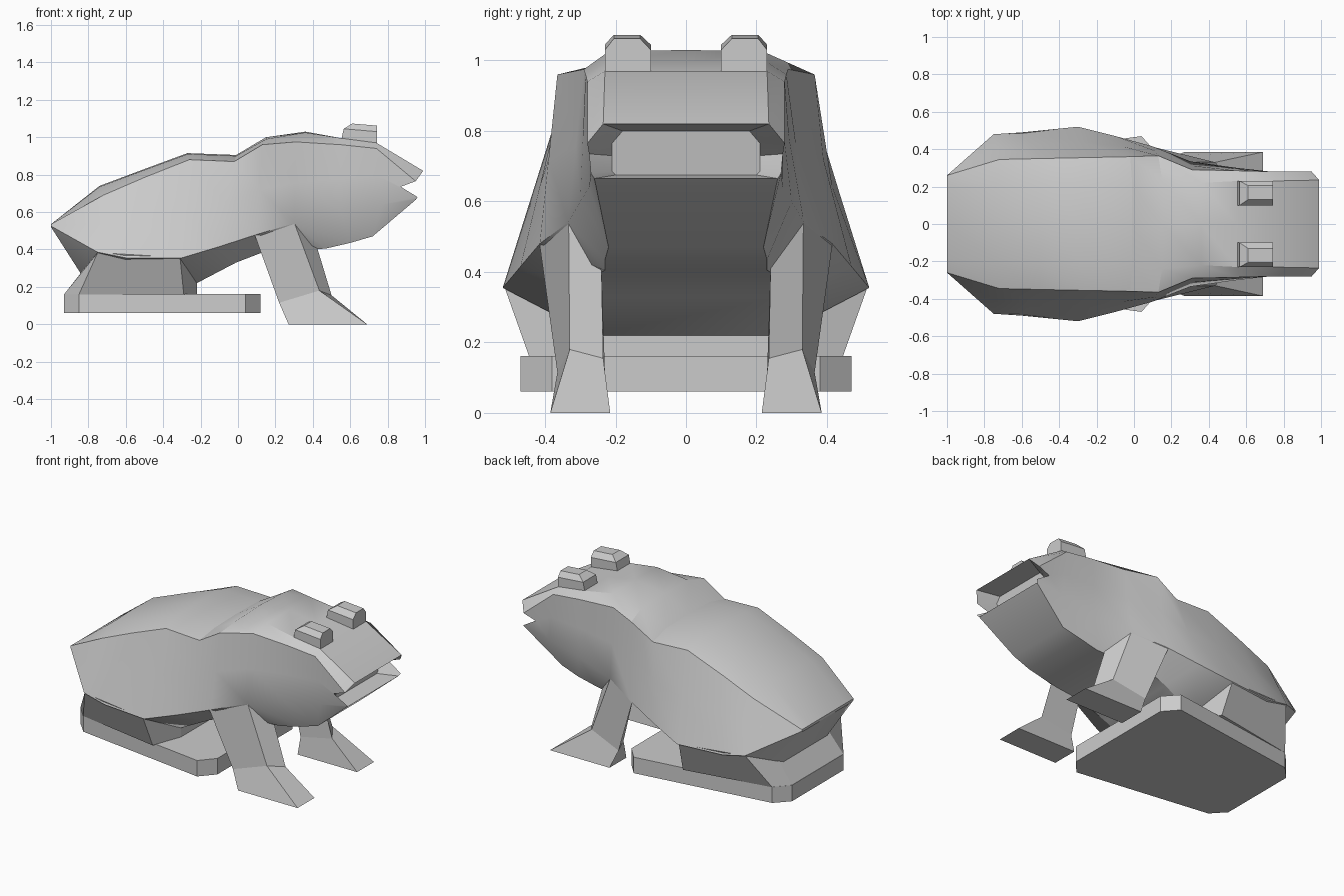
import bpy, bmesh

if "Cube" in bpy.data.objects:
    bpy.data.objects.remove(bpy.data.objects["Cube"])


def loft(name, rings, smooth=None):
    """Skin closed rings of equal length and cap both ends."""
    bm = bmesh.new()
    vr = [[bm.verts.new(p) for p in r] for r in rings]
    n = len(vr[0])
    for a, b in zip(vr, vr[1:]):
        for i in range(n):
            j = (i + 1) % n
            bm.faces.new((a[i], a[j], b[j], b[i]))
    bm.faces.new(vr[0])
    bm.faces.new(vr[-1])
    bmesh.ops.recalc_face_normals(bm, faces=bm.faces[:])
    me = bpy.data.meshes.new(name)
    bm.to_mesh(me)
    bm.free()
    ob = bpy.data.objects.new(name, me)
    bpy.context.collection.objects.link(ob)
    if smooth:
        bpy.context.view_layer.objects.active = ob
        ob.select_set(True)
        bpy.ops.object.shade_smooth_by_angle(angle=smooth)
        ob.select_set(False)
    return ob


def mirrored(pts):
    """Close a half outline (positive y) across the centre plane."""
    return pts + [(p[0], -p[1], *p[2:]) for p in reversed(pts)]


def body_ring(b, l, c, t, top, m=None):
    """belly edge, widest edge, crease, back shoulder, spine height, optional side point"""
    m = m or tuple((p + q) / 2 for p, q in zip(l, c))
    half = [b, l, m, c, t]
    return [(t[0], 0, top)] + [(x, -y, z) for x, y, z in reversed(half)] + half


# Body and head, with the mouth hollowed by the last two rings
body = [
    body_ring((-1, .25, .52), (-1, .26, .525), (-1, .26, .535), (-1, .18, .535), .535),
    body_ring((-.84, .22, .27), (-.75, .48, .385), (-.72, .345, .69), (-.74, .20, .735), .74),
    body_ring((-.60, .25, .22), (-.60, .49, .355), (-.50, .35, .785), (-.50, .22, .825), .83),
    body_ring((-.22, .26, .22), (-.30, .52, .355), (-.26, .355, .88), (-.27, .22, .91), .915),
    body_ring((-.01, .27, .33), (-.10, .47, .415), (-.02, .36, .87), (-.01, .22, .90), .905),
    body_ring((.12, .27, .38), (.10, .415, .48), (.13, .365, .96), (.15, .24, .99), 1.0),
    body_ring((.47, .23, .405), (.30, .335, .54), (.31, .29, .975), (.36, .22, 1.025), 1.03),
    body_ring((.60, .23, .435), (.55, .30, .60), (.55, .285, .96), (.55, .23, .995), .995),
    body_ring((.72, .22, .47), (.77, .275, .64), (.74, .28, .94), (.74, .23, .97), .97),
    body_ring((.95, .26, .665), (.96, .27, .68), (.95, .28, .765), (.99, .235, .82), .82,
              (.87, .275, .735)),
    body_ring((.84, .20, .675), (.84, .21, .685), (.86, .21, .765), (.86, .18, .80), .80,
              (.84, .21, .73)),
]
loft("body", body, 0.5)

# Flat hind foot plate
plate = mirrored([(.12, .38), (.04, .47), (-.85, .345), (-.93, .26)])
loft("hind_foot_plate", [[(x, y, z) for x, y in plate] for z in (.06, .162)])

# Haunches joining the plate to the body
low = mirrored([(-.22, .26, .16), (-.29, .445, .16), (-.85, .345, .16), (-.93, .26, .16)])
mid = mirrored([(-.22, .26, .23), (-.31, .515, .357), (-.75, .475, .383), (-.82, .25, .30)])
loft("haunches", [low, mid])

for s, side in ((-1, "right"), (1, "left")):
    # Front leg: shoulder, ankle, foot sole
    leg = [
        [(.09, .415, .475), (.30, .333, .545), (.42, .24, .42), (.20, .25, .40)],
        [(.22, .365, .115), (.435, .33, .18), (.50, .235, .155), (.28, .23, .11)],
        [(.27, .385, 0), (.69, .385, 0), (.69, .215, 0), (.27, .215, 0)],
    ]
    loft("front_leg_" + side, [[(x, s * y, z) for x, y, z in r] for r in leg])

    # Eye bump with chamfered top
    eye = []
    for x0, y0, y1, z0, z1 in ((.545, .10, .23, .95, .95), (.565, .10, .23, 1.045, 1.03),
                               (.61, .13, .205, 1.073, 1.062)):
        eye.append([(x0, s * y0, z0), (.742, s * y0, z1), (.742, s * y1, z1), (x0, s * y1, z0)])
    loft("eye_" + side, eye)
